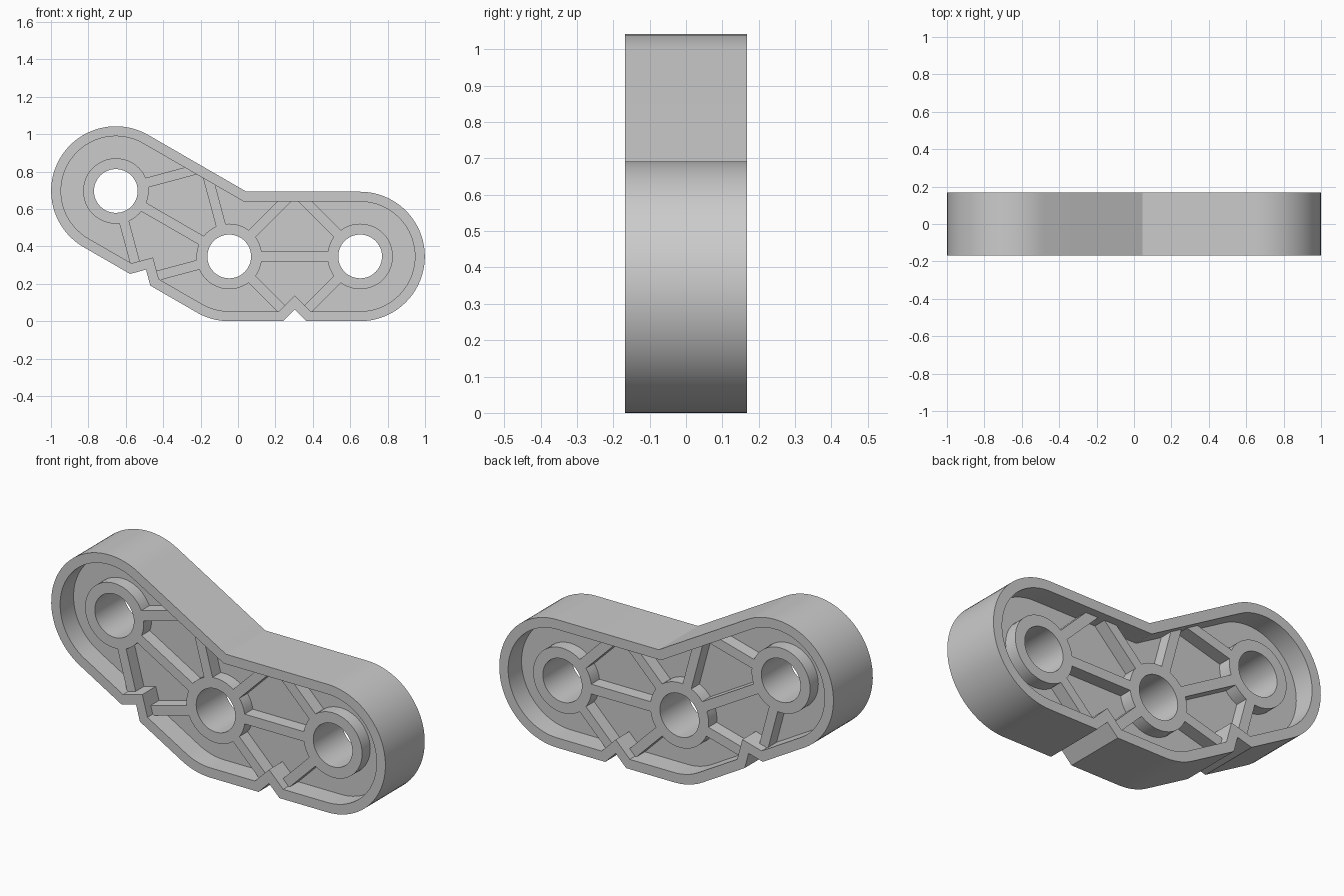
import bpy, bmesh
from math import cos, sin, radians, pi, sqrt

if "Cube" in bpy.data.objects:
    bpy.data.objects.remove(bpy.data.objects["Cube"])

R, L, WALL = 0.346, 0.70, 0.053      # end radius, hole spacing, rim thickness
BX, BZ = -0.047, 0.346               # middle hole centre
HALF, RIB_Y, WEB_Y = 0.168, 0.123, 0.053
HOLE_R, BOSS_R, RIB_W = 0.117, 0.175, 0.053
NOTCH = 0.0625


def mirror(p):
    # reflect across the bend axis (75 degrees) through the middle hole
    c, s = cos(radians(150)), sin(radians(150))
    return (c * p[0] + s * p[1], s * p[0] - c * p[1])


def arc(cx, cz, r, a0, a1, n):
    return [(cx + r * cos(radians(a0 + (a1 - a0) * i / n)),
             cz + r * sin(radians(a0 + (a1 - a0) * i / n))) for i in range(n + 1)]


def outline(d):
    # bent outline inset by d, in coordinates around the middle hole
    r = R - d
    w = NOTCH + d * (sqrt(2) - 1)
    half = arc(0, 0, r, 255, 270, 5)
    half += [(L / 2 - w, -r), (L / 2, -r + w), (L / 2 + w, -r)]
    half += arc(L, 0, r, -90, 90, 40)
    k = r / cos(radians(15))
    half.append((k * cos(radians(75)), k * sin(radians(75))))
    return half + [mirror(p) for p in reversed(half[1:-1])]


def prism(name, pts, y0, y1):
    bm = bmesh.new()
    f = bm.faces.new([bm.verts.new((BX + x, y0, BZ + z)) for x, z in pts])
    ext = bmesh.ops.extrude_face_region(bm, geom=[f])
    for v in ext["geom"]:
        if isinstance(v, bmesh.types.BMVert):
            v.co.y = y1
    bmesh.ops.recalc_face_normals(bm, faces=bm.faces)
    me = bpy.data.meshes.new(name)
    bm.to_mesh(me)
    bm.free()
    ob = bpy.data.objects.new(name, me)
    bpy.context.collection.objects.link(ob)
    return ob


def combine(base, other, op):
    other.hide_render = True
    bpy.context.view_layer.objects.active = base
    m = base.modifiers.new(op, 'BOOLEAN')
    m.operation, m.solver, m.object = op, 'EXACT', other
    bpy.ops.object.modifier_apply(modifier=m.name)
    bpy.data.objects.remove(other)


def rib_points(cx, angle, start, end):
    a = radians(angle)
    u, v = (cos(a), sin(a)), (-sin(a), cos(a))
    h = RIB_W / 2
    return [(cx + u[0] * t + v[0] * s, u[1] * t + v[1] * s)
            for t, s in ((start, -h), (end, -h), (end, h), (start, h))]


# outer body, with a pocket on each face leaving the rim and central web
body = prism("bent_bracket", outline(0), -HALF, HALF)
inner = outline(WALL)
combine(body, prism("front_pocket", inner, -HALF - 0.1, -WEB_Y), 'DIFFERENCE')
combine(body, prism("back_pocket", inner, WEB_Y, HALF + 0.1), 'DIFFERENCE')

# round bosses
centres = [(0, 0), (L, 0), mirror((L, 0))]
for c in centres:
    combine(body, prism("boss", arc(*c, BOSS_R, 0, 352.5, 47), -RIB_Y, RIB_Y), 'UNION')

# ribs between bosses, up to the rim and down to the notches, on both arms
ribs = [(0, 0, 0.145, L - 0.145),
        (0, 45, 0.145, 0.45), (L, 135, 0.145, 0.45),
        (0, -45, 0.145, 0.425), (L, -135, 0.145, 0.425)]
for r in ribs:
    pts = rib_points(*r)
    for p in (pts, [mirror(q) for q in pts]):
        combine(body, prism("rib", p, -RIB_Y, RIB_Y), 'UNION')

# through holes
for c in centres:
    combine(body, prism("hole", arc(*c, HOLE_R, 0, 352.5, 47), -0.3, 0.3), 'DIFFERENCE')

bpy.ops.object.select_all(action='DESELECT')
body.select_set(True)
bpy.context.view_layer.objects.active = body
bpy.ops.object.shade_smooth_by_angle(angle=radians(25))
